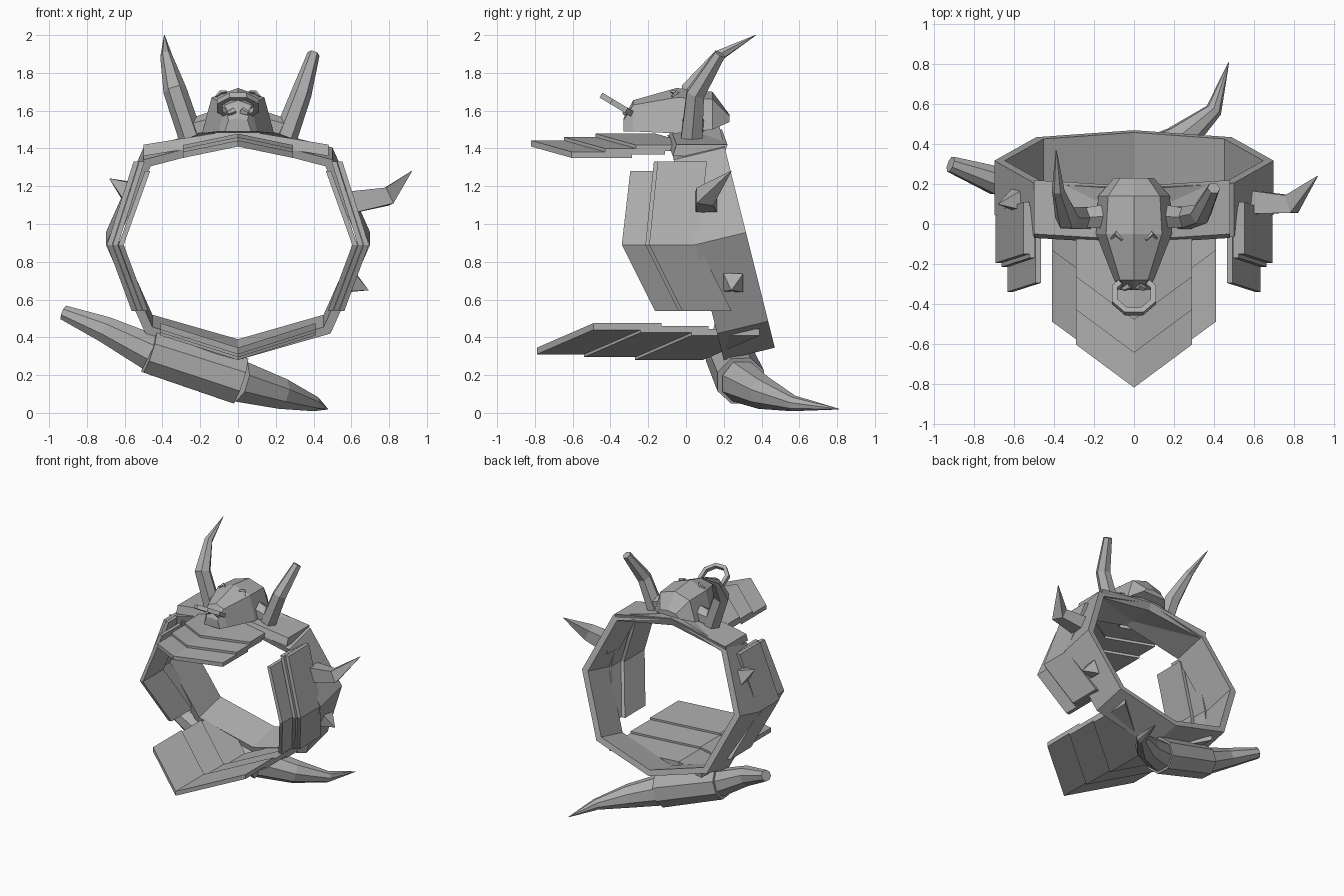
import bpy, bmesh, math
from mathutils import Vector, Matrix

cube = bpy.data.objects.get("Cube")
if cube:
    bpy.data.objects.remove(cube, do_unlink=True)

grey = bpy.data.materials.new("stone_grey")
grey.use_nodes = True
GREY = (0.42, 0.42, 0.42, 1)
grey.diffuse_color = GREY
grey.node_tree.nodes["Principled BSDF"].inputs["Base Color"].default_value = GREY


def loft(name, sections, closed=False):
    """Skin matching cross-sections, capping the ends unless closed."""
    bm = bmesh.new()
    rows = [[bm.verts.new(p) for p in s] for s in sections]
    n = len(rows[0])
    pairs = list(zip(rows, rows[1:]))
    if closed:
        pairs.append((rows[-1], rows[0]))
    else:
        bm.faces.new(rows[0])
        bm.faces.new(rows[-1])
    for a, b in pairs:
        for i in range(n):
            j = (i + 1) % n
            bm.faces.new((a[i], a[j], b[j], b[i]))
    bmesh.ops.remove_doubles(bm, verts=bm.verts, dist=0.0005)
    bmesh.ops.recalc_face_normals(bm, faces=bm.faces)
    mesh = bpy.data.meshes.new(name)
    bm.to_mesh(mesh)
    bm.free()
    mesh.materials.append(grey)
    obj = bpy.data.objects.new(name, mesh)
    bpy.context.collection.objects.link(obj)
    return obj


def horn(name, path, radii, sides=6, spin=0):
    """Faceted tube through a few points with a radius at each."""
    pts = [Vector(p) for p in path]
    sections = []
    for k, p in enumerate(pts):
        t = (pts[min(k + 1, len(pts) - 1)] - pts[max(k - 1, 0)]).normalized()
        u = t.cross(Vector((0, 1, 0))).normalized()
        w = t.cross(u)
        angles = [spin + math.tau * i / sides for i in range(sides)]
        sections.append([p + radii[k] * (u * math.cos(a) + w * math.sin(a)) for a in angles])
    return loft(name, sections)


def plate(name, spine, depth, offset):
    """Folded plate: spine of front-edge points, run back by depth, thickened by offset."""
    back, off = Vector((0, depth, 0)), Vector(offset)
    pts = [Vector(p) for p in spine]
    loft(name, [[p, p + off, p + off + back, p + back] for p in pts])


# tilted eight-sided ring band
half = [(0, 0.28), (0.49, 0.42), (0.70, 0.89), (0.50, 1.34), (0, 1.47)]
outline = half + [(-x, z) for x, z in half[3:0:-1]]
band = Vector((0, 0.27, 0.065))
sections = []
for x, z in outline:
    y = 0.2 - (z - 0.28) * 0.25
    outer = Vector((x, y, z))
    inner = outer.lerp(Vector((0, 0.05, 0.88)), 0.075)
    sections.append([outer, outer + band, inner + band, inner])
loft("ring_band", sections, closed=True)

# crossbar capping the top of the ring
plate("top_crossbar", [(-0.5, -0.07, 1.36), (0, -0.1, 1.44), (0.48, -0.07, 1.36)], 0.27, (0, 0.02, 0.06))

# overlapping chevron scales above and below
for i, (top_y, low_y) in enumerate([(-0.82, -0.79), (-0.645, -0.54), (-0.48, -0.27)]):
    z = 1.35 + 0.018 * i
    plate(f"top_scale_{i + 1}",
          [(-0.29, top_y + 0.215, z), (0, top_y, z + 0.06), (0.29, top_y + 0.215, z)],
          0.32, (0, 0, 0.032))
    z = 0.31 - 0.015 * i
    plate(f"bottom_scale_{i + 1}",
          [(-0.41, low_y + 0.3, z + 0.13), (0, low_y, z), (0.41, low_y + 0.3, z + 0.13)],
          0.36, (0, 0, 0.035))

# overlapping scales on both sides
for side, s in (("left", 1), ("right", -1)):
    for i, y in enumerate((-0.34, -0.215, -0.195)):
        x = s * (0.605 + 0.03 * i)
        top = 1.28 + 0.05 * min(i, 1)
        plate(f"{side}_scale_{i + 1}",
              [(x - s * 0.14, y + 0.045, top), (x, y, 0.89), (x - s * 0.13, y + 0.175, 0.54)],
              0.26, (s * 0.028, 0, 0))

# bull head: y, half widths at brow and jaw, heights of crown, brow and jaw
head = [(-0.33, 0.05, 0.07, 1.56, 1.55, 1.49),
        (-0.28, 0.07, 0.10, 1.655, 1.63, 1.49),
        (-0.05, 0.14, 0.19, 1.72, 1.67, 1.48),
        (0.14, 0.13, 0.18, 1.70, 1.66, 1.50),
        (0.23, 0.07, 0.10, 1.58, 1.57, 1.54)]
loft("bull_head", [[(-j, y, zj), (-b, y, zb), (0, y, zc), (b, y, zb), (j, y, zj)]
                   for y, b, j, zc, zb, zj in head])

# brow ridges and nostrils
for side, s in (("left", 1), ("right", -1)):
    horn(f"{side}_brow", [(s * 0.06, -0.08, 1.70), (s * 0.09, -0.05, 1.695), (s * 0.115, -0.075, 1.675)],
         [0.006, 0.014, 0.006], 4)
    horn(f"{side}_nostril", [(s * 0.02, -0.31, 1.60), (s * 0.055, -0.325, 1.585)], [0.02, 0.012], 5)

# nose ring
ring = []
for k in range(8):
    a = math.tau * (k + 0.5) / 8
    ring.append([Vector((r * math.cos(a), r * math.sin(a), h))
                 for r, h in ((0.12, -0.015), (0.12, 0.015), (0.09, 0.015), (0.09, -0.015))])
nose = loft("nose_ring", ring, closed=True)
nose.matrix_world = Matrix.Translation((0, -0.355, 1.625)) @ Matrix.Rotation(math.radians(-31), 4, "X")

# head horns: right one whole, left one snapped short
horn("right_head_horn", [(-0.25, 0.03, 1.46), (-0.335, 0.03, 1.71), (-0.38, 0.17, 1.89), (-0.39, 0.37, 2.0)],
     [0.065, 0.062, 0.032, 0.002], 6)
horn("left_head_horn", [(0.25, 0.03, 1.46), (0.335, 0.05, 1.69), (0.40, 0.18, 1.90)],
     [0.065, 0.055, 0.033], 6)
for side, s in (("left", 1), ("right", -1)):
    horn(f"{side}_horn_socket", [(s * 0.12, 0.04, 1.53), (s * 0.26, 0.03, 1.5)], [0.07, 0.055], 6)

# great horn beneath: thick sleeve, broken stub, curved point
horn("horn_sleeve", [(-0.47, 0.22, 0.325), (0.01, 0.29, 0.17)], [0.125, 0.135], 8, math.pi / 8)
horn("horn_stub", [(-0.92, 0.3, 0.53), (-0.7, 0.22, 0.44), (-0.46, 0.22, 0.32)], [0.042, 0.075, 0.105], 8, math.pi / 8)
horn("horn_point", [(0.0, 0.29, 0.17), (0.22, 0.41, 0.105), (0.4, 0.57, 0.05), (0.475, 0.81, 0.02)],
     [0.118, 0.088, 0.042, 0.002], 8, math.pi / 8)

# spikes on the ring
horn("long_spike", [(0.57, 0.11, 1.11), (0.79, 0.1, 1.145), (0.92, 0.24, 1.28)], [0.085, 0.065, 0.002], 4, math.pi / 4)
horn("left_stud", [(0.6, 0.25, 0.69), (0.69, 0.24, 0.65)], [0.075, 0.002], 4, math.pi / 4)
horn("right_stud", [(-0.575, 0.12, 1.17), (-0.68, 0.1, 1.24)], [0.08, 0.002], 4, math.pi / 4)
